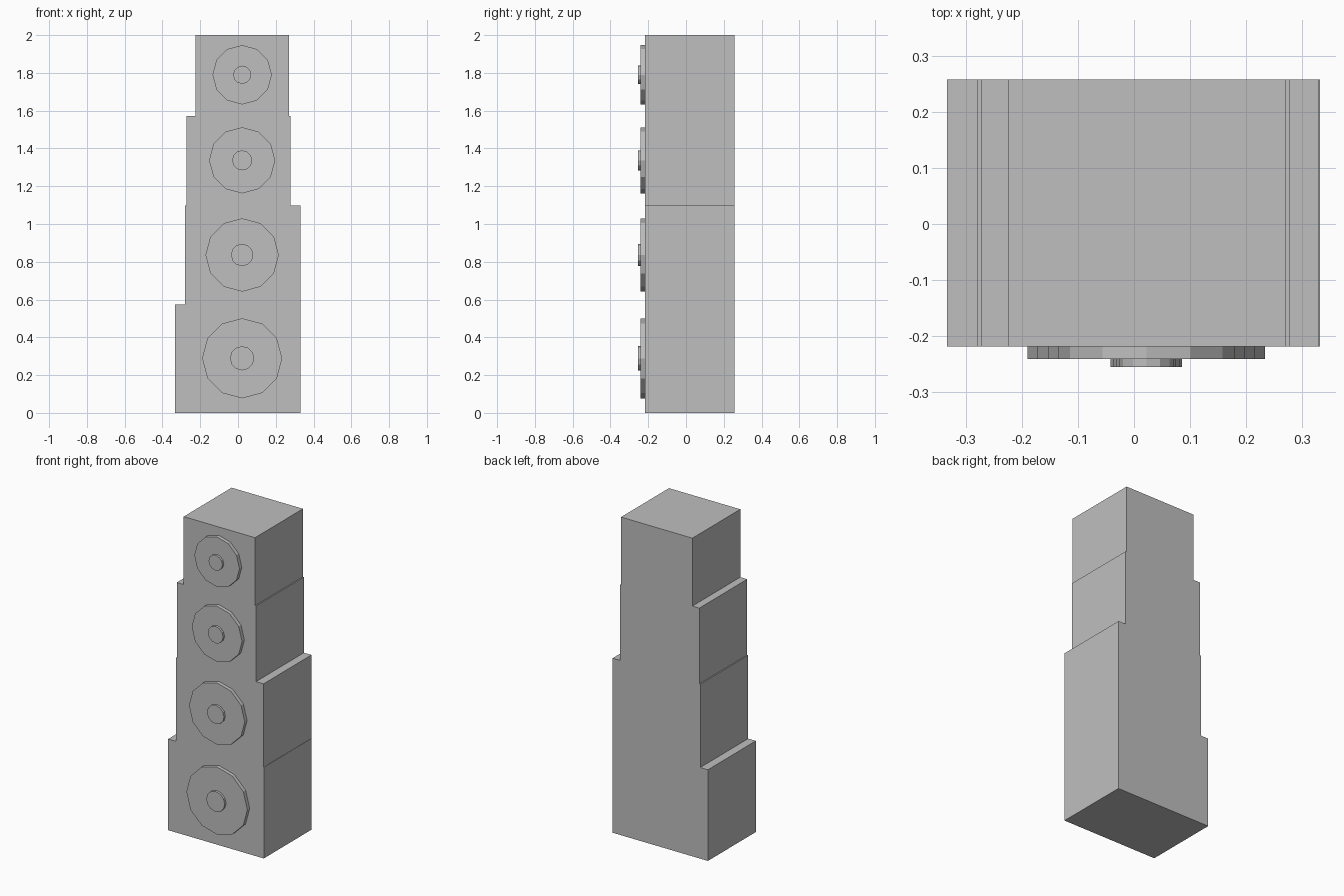
import bpy
import math

cube = bpy.data.objects.get("Cube")
if cube:
    bpy.data.objects.remove(cube, do_unlink=True)

grey = bpy.data.materials.new("plain grey")
grey.use_nodes = True
grey.diffuse_color = (0.52, 0.52, 0.52, 1)
grey.node_tree.nodes["Principled BSDF"].inputs["Base Color"].default_value = (0.52, 0.52, 0.52, 1)

FRONT, BACK = -0.218, 0.258
DISC_FRONT, HUB_FRONT = -0.241, -0.255
DIAL_X = 0.022


def finish(name):
    obj = bpy.context.object
    obj.name = name
    obj.data.materials.append(grey)
    return obj


def box(name, x0, x1, z0, z1):
    bpy.ops.mesh.primitive_cube_add(
        size=1, location=((x0 + x1) / 2, (FRONT + BACK) / 2, (z0 + z1) / 2))
    obj = finish(name)
    obj.scale = (x1 - x0, BACK - FRONT, z1 - z0)
    bpy.ops.object.transform_apply(location=False, rotation=False, scale=True)


def disc(name, radius, z, y0, y1):
    # Twelve-sided disc facing the front, with a corner at the top
    bpy.ops.mesh.primitive_cylinder_add(
        vertices=12, radius=radius, depth=y1 - y0,
        location=(DIAL_X, (y0 + y1) / 2, z), rotation=(math.pi / 2, 0, 0))
    finish(name)


# Each tier: left edge, right edge, bottom, top, dial height, disc and hub radius
tiers = {
    "bottom": (-0.333, 0.332, 0, 0.573, 0.289, 0.212, 0.064),
    "lower": (-0.280, 0.330, 0.573, 1.097, 0.836, 0.194, 0.059),
    "upper": (-0.273, 0.278, 1.097, 1.573, 1.337, 0.175, 0.053),
    "top": (-0.225, 0.271, 1.573, 2, 1.790, 0.157, 0.048),
}

for name, (x0, x1, z0, z1, z, disc_r, hub_r) in tiers.items():
    box(name + "_cabinet", x0, x1, z0, z1)
    disc(name + "_disc", disc_r, z, DISC_FRONT, FRONT)
    disc(name + "_hub", hub_r, z, HUB_FRONT, DISC_FRONT)
